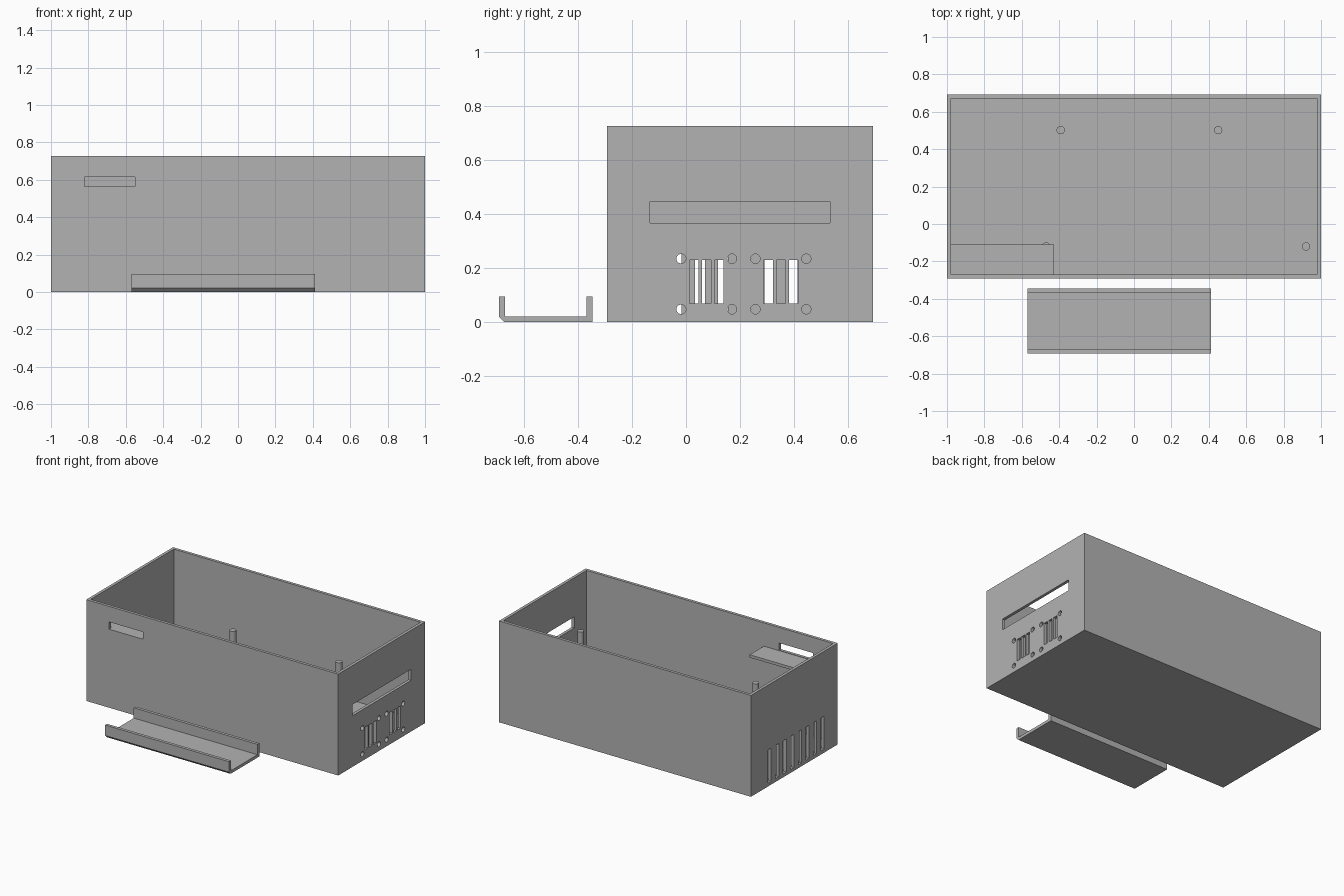
import bpy, bmesh
from mathutils import Matrix, Vector

cube = bpy.data.objects.get("Cube")
if cube:
    bpy.data.objects.remove(cube, do_unlink=True)

grey = bpy.data.materials.new("plain grey")
grey.use_nodes = True
COLOUR = (0.45, 0.45, 0.45, 1)
grey.diffuse_color = COLOUR
grey.node_tree.nodes["Principled BSDF"].inputs["Base Color"].default_value = COLOUR


def add_box(bm, x, y, z):
    """Add a box given as three (low, high) ranges."""
    low, high = (Vector(p) for p in zip(x, y, z))
    matrix = Matrix.Translation((low + high) / 2) @ Matrix.Diagonal((*(high - low), 1))
    bmesh.ops.create_cube(bm, size=1, matrix=matrix)


def add_cylinder(bm, centre, radius, depth, axis="Z"):
    turn = Matrix.Rotation(1.5707963, 4, "Y") if axis == "X" else Matrix()
    bmesh.ops.create_cone(bm, cap_ends=True, segments=32, radius1=radius, radius2=radius,
                          depth=depth, matrix=Matrix.Translation(centre) @ turn)


def finish(bm, name):
    bmesh.ops.recalc_face_normals(bm, faces=bm.faces)
    mesh = bpy.data.meshes.new(name)
    bm.to_mesh(mesh)
    bm.free()
    mesh.materials.append(grey)
    obj = bpy.data.objects.new(name, mesh)
    bpy.context.collection.objects.link(obj)
    return obj


def activate(obj):
    bpy.ops.object.select_all(action="DESELECT")
    obj.select_set(True)
    bpy.context.view_layer.objects.active = obj


def cut(obj, cutter):
    """Subtract the cutter from the object, then discard the cutter."""
    cutter.hide_render = True
    mod = obj.modifiers.new("cut", "BOOLEAN")
    mod.operation, mod.solver, mod.object = "DIFFERENCE", "EXACT", cutter
    activate(obj)
    bpy.ops.object.modifier_apply(modifier=mod.name)
    bpy.data.objects.remove(cutter, do_unlink=True)


WALL = 0.021
FRONT, BACK, TOP = -0.292, 0.692, 0.727

# Open-topped enclosure
bm = bmesh.new()
add_box(bm, (-1, 1), (FRONT, BACK), (0, TOP))
enclosure = finish(bm, "enclosure")
bm = bmesh.new()
add_box(bm, (-1 + WALL, 1 - WALL), (FRONT + WALL, BACK - WALL), (WALL, TOP + 0.1))
cut(enclosure, finish(bm, "cavity_cutter"))

# Openings in the walls
bm = bmesh.new()
side = (0.95, 1.05)
add_box(bm, side, (-0.133, 0.533), (0.367, 0.447))
for centre in (0.076, 0.351):
    for i in (-1, 0, 1):
        y = centre + i * 0.0465
        add_box(bm, side, (y - 0.017, y + 0.017), (0.069, 0.23))
    for dy in (-0.094, 0.094):
        for z in (0.048, 0.235):
            add_cylinder(bm, (1, centre + dy, z), 0.0175, 0.1, "X")
for i in range(8):
    y = -0.12 + i * 0.0857
    add_box(bm, (-1.05, -0.95), (y - 0.018, y + 0.018), (0.024, 0.262))
add_box(bm, (-0.82, -0.55), (FRONT - 0.05, FRONT + 0.05), (0.563, 0.615))
cut(enclosure, finish(bm, "opening_cutter"))

# Shelf below the front slot
bm = bmesh.new()
add_box(bm, (-1 + WALL, -0.428), (FRONT + WALL, -0.11), (0.54, 0.56))
finish(bm, "corner_shelf")

# Support posts on the floor
bm = bmesh.new()
for x, y in ((-0.392, 0.502), (0.45, 0.502), (0.92, -0.12), (-0.47, -0.12)):
    add_cylinder(bm, (x, y, 0.193), 0.022, 0.35)
posts = finish(bm, "support_posts")
activate(posts)
bpy.ops.object.shade_smooth_by_angle()

# Separate channel tray, extruded from its end profile
profile = [(-0.692, 0.02), (-0.672, 0), (-0.346, 0), (-0.346, 0.095),
           (-0.368, 0.095), (-0.368, 0.021), (-0.67, 0.021), (-0.67, 0.095), (-0.692, 0.095)]
bm = bmesh.new()
end = bm.faces.new([bm.verts.new((-0.57, y, z)) for y, z in profile])
extruded = bmesh.ops.extrude_face_region(bm, geom=[end], use_keep_orig=True)
moved = [v for v in extruded["geom"] if isinstance(v, bmesh.types.BMVert)]
bmesh.ops.translate(bm, verts=moved, vec=(0.982, 0, 0))
finish(bm, "channel_tray")
